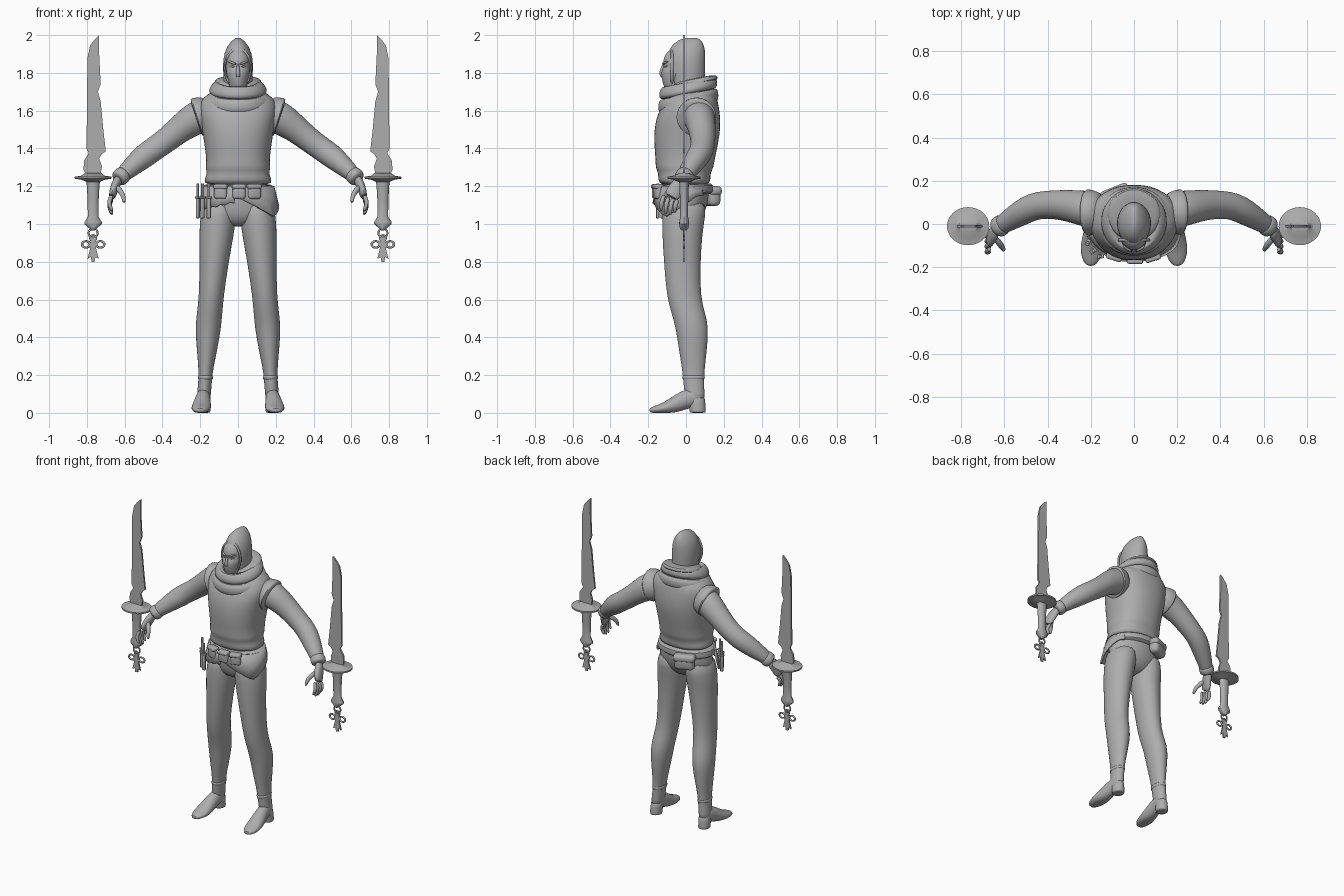
import bpy, bmesh, math
from mathutils import Vector, Matrix

grey = bpy.data.materials.new("plain grey")
grey.diffuse_color = (0.42, 0.42, 0.42, 1)


def finish(ob, mirror=False, sub=0, angle=50):
    ob.data.materials.clear()
    ob.data.materials.append(grey)
    if mirror:
        ob.modifiers.new("mirror", 'MIRROR')
    if sub:
        ob.modifiers.new("smooth", 'SUBSURF').levels = sub
    bpy.ops.object.select_all(action='DESELECT')
    ob.select_set(True)
    bpy.context.view_layer.objects.active = ob
    bpy.ops.object.shade_smooth_by_angle(angle=math.radians(angle))
    return ob


def from_bm(name, bm, **kw):
    bmesh.ops.recalc_face_normals(bm, faces=bm.faces)
    me = bpy.data.meshes.new(name)
    bm.to_mesh(me)
    bm.free()
    ob = bpy.data.objects.new(name, me)
    bpy.context.collection.objects.link(ob)
    return finish(ob, **kw)


def loft(name, rings, n=20, level=True, power=2, tilt=0, caps=True, floor=False, sub=1, mirror=False, angle=60):
    """Skin through rings (x, y, z, rx, ry), level or square to the path."""
    bm = bmesh.new()
    pts = [Vector(r[:3]) for r in rings]
    whole = (pts[-1] - pts[0]).normalized()
    ref = Vector((0, 1, 0)) if abs(whole.x) > .6 else Vector((1, 0, 0))
    loops = []
    for i, r in enumerate(rings):
        a, b = Vector((1, 0, 0)), Vector((0, 1, 0))
        if not level:
            t = (pts[min(i + 1, len(pts) - 1)] - pts[max(i - 1, 0)]).normalized()
            a = (ref - t * ref.dot(t)).normalized()
            b = t.cross(a)
        row = []
        for k in range(n):
            u = 2 * math.pi * k / n
            c, s = math.cos(u), math.sin(u)
            c = math.copysign(abs(c) ** (2 / power), c)
            s = math.copysign(abs(s) ** (2 / power), s)
            p = pts[i] + a * (c * r[3]) + b * (s * r[4])
            p.z += tilt * (p.y - pts[i].y)
            if floor:
                p.z = max(p.z, 0)
            row.append(bm.verts.new(p))
        loops.append(row)
    for lo, hi in zip(loops, loops[1:]):
        for k in range(n):
            bm.faces.new((lo[k], lo[(k + 1) % n], hi[(k + 1) % n], hi[k]))
    if caps:
        bm.faces.new(loops[0])
        bm.faces.new(loops[-1])
    return from_bm(name, bm, sub=sub, mirror=mirror, angle=angle)


def plate(name, outline, y, thick, mirror=True):
    """Flat outline in x and z, extruded along y."""
    bm = bmesh.new()
    f = bm.faces.new([bm.verts.new((x, y - thick / 2, z)) for x, z in outline])
    ext = bmesh.ops.extrude_face_region(bm, geom=[f])["geom"]
    bmesh.ops.translate(bm, vec=(0, thick, 0), verts=[v for v in ext if isinstance(v, bmesh.types.BMVert)])
    return from_bm(name, bm, mirror=mirror, angle=20)


def pouch(name, loc, size, turn, bevel=.015):
    bm = bmesh.new()
    bmesh.ops.create_cube(bm, size=1)
    bm.transform(Matrix.Diagonal((*size, 1)))
    bmesh.ops.bevel(bm, geom=bm.edges[:], offset=bevel, segments=3, profile=.5, affect='EDGES')
    bm.transform(Matrix.Translation(loc) @ Matrix.Rotation(math.radians(turn), 4, 'Z'))
    return from_bm(name, bm)


def ring(name, loc, major, minor, scale=(1, 1, 1), rot=(90, 0, 0), mirror=True):
    bpy.ops.mesh.primitive_torus_add(major_radius=major, minor_radius=minor, major_segments=28, minor_segments=8)
    ob = bpy.context.object
    ob.name = name
    m = Matrix.Rotation(math.radians(rot[2]), 4, 'Z') @ Matrix.Rotation(math.radians(rot[0]), 4, 'X')
    ob.data.transform(Matrix.Translation(loc) @ Matrix.Diagonal((*scale, 1)) @ m)
    return finish(ob, mirror=mirror)


def hanging_cloth(name, a0, a1, drop, n=24):
    """Curved panel below the belt; drop(t) gives its length."""
    bm = bmesh.new()
    rows = []
    for i in range(n + 1):
        t = i / n
        u = math.radians(a0 + (a1 - a0) * t)
        d = drop(t)
        rows.append([bm.verts.new(((.192 + .25 * d * f) * math.cos(u), (.15 + .2 * d * f) * math.sin(u) - .01, 1.2 - d * f))
                     for f in (0, .5, 1)])
    for p, q in zip(rows, rows[1:]):
        for j in range(2):
            bm.faces.new((p[j], q[j], q[j + 1], p[j + 1]))
    ob = from_bm(name, bm)
    ob.modifiers.new("thickness", 'SOLIDIFY').thickness = .012
    return ob


# Torso, hips and legs
loft("tunic", [(0, -.005, 1.2, .18, .13), (0, -.01, 1.235, .18, .14), (0, -.008, 1.27, .163, .138), (0, -.008, 1.3, .175, .155),
               (0, -.005, 1.33, .166, .155), (0, 0, 1.42, .178, .17), (0, .008, 1.51, .192, .177), (0, .015, 1.59, .208, .165),
               (0, .03, 1.65, .205, .14), (0, .035, 1.69, .16, .12), (0, .03, 1.72, .09, .09)], n=28, power=2.3)
loft("hips", [(0, 0, 1.25, .165, .125), (0, 0, 1.15, .186, .125), (0, -.008, 1.07, .19, .115), (0, -.015, 1.02, .15, .09),
              (0, -.02, .985, .06, .05)])
loft("leg", [(.095, -.005, 1.14, .085, .115), (.105, -.012, 1.04, .097, .116), (.113, -.02, .95, .093, .107),
             (.126, -.02, .8, .078, .098), (.141, -.014, .62, .066, .09), (.15, .012, .53, .068, .09), (.158, .033, .45, .069, .088),
             (.163, .036, .35, .057, .077), (.17, .039, .24, .04, .061), (.173, .04, .18, .036, .056),
             (.18, .045, .1, .037, .053), (.183, .05, .06, .037, .05)], mirror=True)
loft("boot_cuff", [(.172, .039, .17, .04, .06), (.173, .04, .19, .042, .062), (.172, .039, .205, .036, .057)], mirror=True)
loft("boot_heel", [(.184, .062, 0, .037, .042), (.184, .062, .004, .038, .043), (.183, .058, .05, .037, .045),
                   (.18, .05, .1, .036, .05)], mirror=True)
loft("boot_foot", [(.18, .085, .075, .03, .035), (.182, .04, .085, .037, .055), (.186, -.01, .068, .041, .05),
                   (.192, -.07, .038, .05, .042), (.196, -.12, .024, .053, .028), (.2, -.165, .017, .042, .02),
                   (.203, -.195, .012, .018, .012)], level=False, floor=True, mirror=True)

# Arms and hands
loft("arm", [(.15, .06, 1.585, .09, .09), (.22, .07, 1.565, .085, .092), (.3, .085, 1.51, .074, .074), (.37, .09, 1.45, .067, .067),
             (.44, .088, 1.4, .064, .064), (.49, .07, 1.365, .064, .066), (.55, .035, 1.315, .056, .056),
             (.605, 0, 1.265, .045, .043), (.635, -.02, 1.235, .038, .036)], level=False, mirror=True)
loft("vest_edge", [(.14, .05, 1.585, .09, .09), (.195, .055, 1.572, .103, .103), (.218, .055, 1.565, .109, .107),
                   (.224, .055, 1.563, .1, .098)], level=False, mirror=True)
loft("sleeve_cuff", [(.598, .005, 1.27, .044, .042), (.61, -.003, 1.26, .05, .048), (.632, -.018, 1.24, .05, .047),
                     (.637, -.022, 1.235, .036, .034)], level=False, mirror=True)
loft("palm", [(.63, -.012, 1.245, .026, .032), (.648, -.04, 1.205, .024, .04), (.662, -.065, 1.165, .022, .046),
              (.67, -.08, 1.138, .016, .04)], level=False, n=12, mirror=True)
for i in range(4):
    y, z = -.115 + .024 * i, 1.155 - .008 * i
    long = (.9, 1, .95, .75)[i]
    loft("finger", [(.666, y, z, .012, .013), (.682, y - .012, z - .035 * long, .013, .013),
                    (.68, y - .016, z - .065 * long, .012, .012), (.664, y - .016, z - .098 * long, .008, .008)],
         level=False, n=8, mirror=True)
loft("thumb", [(.645, -.06, 1.2, .016, .018), (.618, -.095, 1.17, .016, .016), (.604, -.115, 1.14, .013, .013),
               (.603, -.122, 1.11, .008, .008)], level=False, n=8, mirror=True)

# Cowl with folds around the neck
loft("cowl_lower", [(0, .015, 1.6, .15, .14), (0, .012, 1.625, .178, .16), (0, .012, 1.665, .178, .162), (0, .012, 1.695, .155, .15),
                    (0, .012, 1.68, .1, .11)], tilt=.2, n=28)
loft("cowl_upper", [(0, .012, 1.68, .14, .14), (0, .012, 1.7, .157, .156), (0, .012, 1.73, .148, .155), (0, .012, 1.757, .118, .138),
                    (0, .012, 1.75, .095, .115), (0, .01, 1.71, .09, .1)], tilt=.2, n=28)
loft("cowl_fold", [(0, .045, 1.73, .112, .11), (0, .045, 1.745, .13, .127), (0, .045, 1.765, .12, .12), (0, .04, 1.77, .09, .09)], tilt=.2)

# Hood and masked face
loft("hood", [(0, .01, 1.66, .075, .085), (0, .008, 1.75, .076, .093), (0, .003, 1.82, .081, .1), (0, .002, 1.88, .079, .102),
              (0, .005, 1.925, .066, .097), (0, .015, 1.96, .044, .076), (0, .024, 1.98, .02, .05), (0, .028, 1.986, .008, .025)])
loft("face_mask", [(0, -.05, 1.69, .04, .05), (0, -.06, 1.735, .048, .062), (0, -.062, 1.775, .058, .069), (0, -.06, 1.81, .064, .073),
                   (0, -.056, 1.825, .062, .064), (0, -.055, 1.845, .062, .063), (0, -.055, 1.86, .064, .069),
                   (0, -.045, 1.9, .056, .066), (0, -.03, 1.93, .035, .05)])
ring("hood_rim", (0, -.074, 1.825), 1, .09, (.07, .085, .1), mirror=False)
loft("nose", [(0, -.118, 1.85, .006, .008), (0, -.127, 1.815, .01, .012), (0, -.132, 1.795, .013, .012), (0, -.125, 1.775, .012, .01)], n=10)
loft("brow", [(.008, -.122, 1.846, .008, .006), (.03, -.118, 1.853, .008, .007), (.052, -.095, 1.862, .007, .006)],
     level=False, n=8, mirror=True)
loft("eye", [(.016, -.115, 1.832, .003, .003), (.03, -.111, 1.835, .008, .008), (.046, -.097, 1.837, .003, .003)],
     level=False, n=8, mirror=True)

# Belt, cloth, pouches and small knives
loft("belt", [(0, -.005, 1.15, .18, .13), (0, -.005, 1.155, .2, .15), (0, -.005, 1.205, .195, .152), (0, -.005, 1.21, .17, .13)],
     tilt=.05, n=28)
hanging_cloth("hip_cloth", -95, 40, lambda t: .05 + .11 * max(0, 1 - abs(t - .45) / .45))
hanging_cloth("torn_cloth", -165, -95, lambda t: .08 + .05 * (1 - t) + .02 * abs((t * 5) % 1 - .5))
pouch("back_pouch", (-.085, .135, 1.145), (.13, .065, .1), 22, .025)
pouch("back_pouch_flap", (-.086, .138, 1.175), (.14, .068, .05), 22, .02)
for x, y, turn in ((-.09, -.142, -18), (.005, -.158, 0), (.085, -.146, 18)):
    pouch("front_pouch", (x, y, 1.17), (.07, .045, .075), turn, .014)
    pouch("front_pouch_flap", (x, y - .003, 1.198), (.074, .048, .026), turn, .01)
for i, (x, y) in enumerate(((-.213, -.085), (-.188, -.125), (-.155, -.15))):
    pouch("knife_sheath", (x, y, 1.085), (.022, .016, .11), 60 - 25 * i, .005)
    pouch("knife_handle", (x, y, 1.175), (.014, .012, .08), 60 - 25 * i, .004)
    pouch("knife_guard", (x, y, 1.14), (.032, .02, .01), 60 - 25 * i, .003)

# Pair of swords
Y, X = -.01, .767
plate("blade", [(.735, 2.0), (.76, 1.975), (.783, 1.945), (.797, 1.88), (.802, 1.4), (.79, 1.375), (.815, 1.335), (.818, 1.285),
                (.8, 1.25), (.73, 1.25), (.72, 1.305), (.735, 1.345), (.722, 1.37), (.7, 1.385), (.713, 1.5), (.727, 1.65),
                (.742, 1.7), (.727, 1.74), (.735, 1.9)], Y, .012)
loft("sword_guard", [(X, Y, 1.222, .035, .03), (X, Y, 1.234, .06, .055), (X, Y, 1.24, .098, .088), (X, Y, 1.25, .098, .088),
                     (X, Y, 1.256, .06, .055), (X, Y, 1.27, .045, .025)], n=32, sub=0, mirror=True, angle=30)
loft("sword_grip", [(X, Y, 1.23, .038, .027), (X, Y, 1.21, .034, .025), (X, Y, 1.12, .029, .022), (X, Y, 1.04, .028, .021),
                    (X, Y, 1.01, .046, .026), (X, Y, 1.0, .046, .026), (X, Y, .975, .018, .022), (X, Y, .965, .008, .012)],
     n=16, sub=0, mirror=True, angle=30)

# Hanging knot charms
ring("charm_link", (X, Y, .952), .024, .005)
ring("charm_link_lower", (X, Y, .925), .016, .005)
for s in (-1, 1):
    ring("charm_loop", (X + s * .038, Y, .892), .019, .006, (1.1, 1, .9))
plate("charm_tassel", [(X - .014, .925), (X + .014, .925), (X + .016, .87), (X + .03, .815), (X + .012, .825), (X + .008, .8),
                       (X - .008, .8), (X - .012, .825), (X - .03, .815), (X - .016, .87)], Y, .01)
